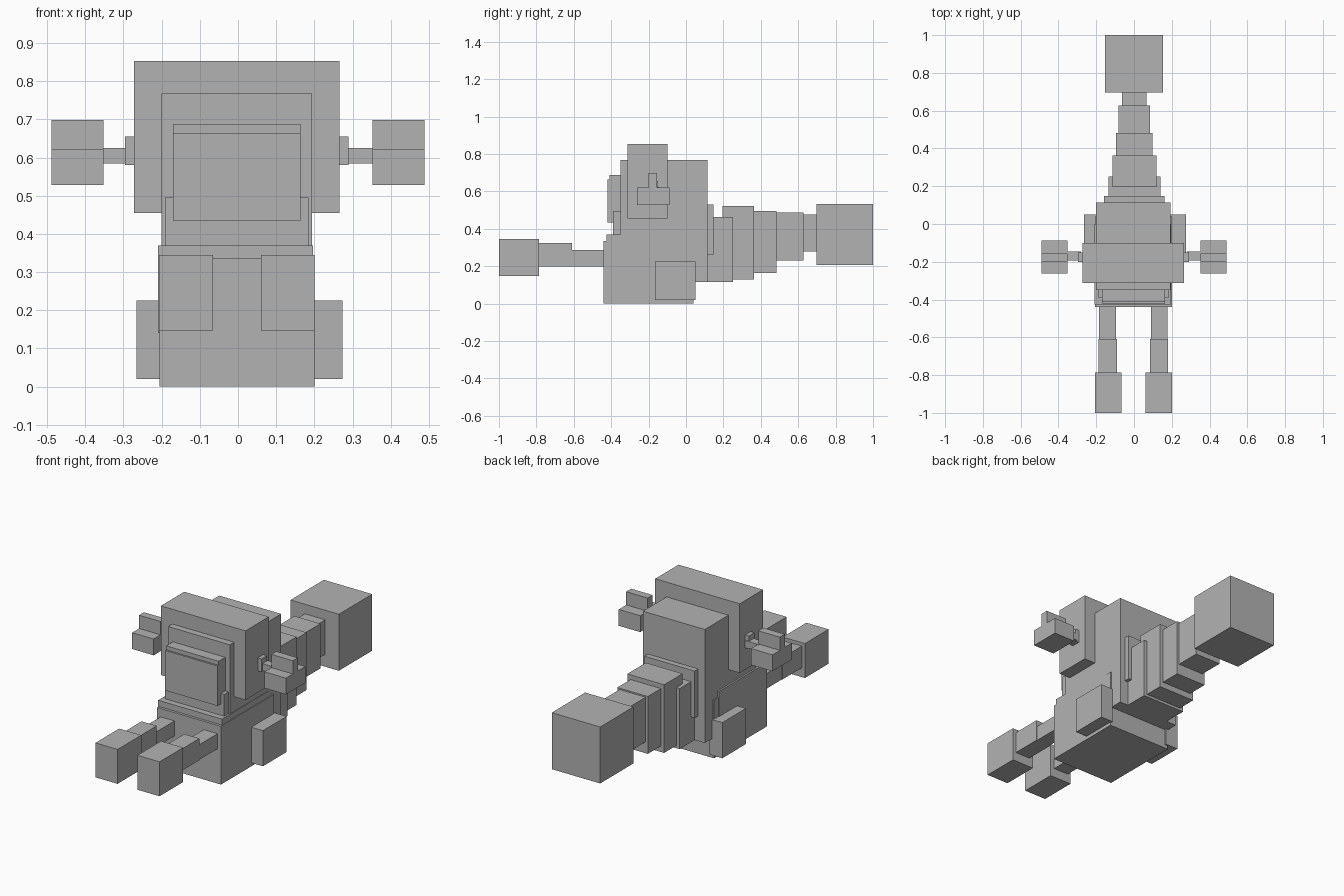
import bpy

default = bpy.data.objects.get("Cube")
if default:
    bpy.data.objects.remove(default, do_unlink=True)

GREY = (0.45, 0.45, 0.45, 1.0)
mat = bpy.data.materials.new("plain grey")
mat.use_nodes = True
mat.diffuse_color = GREY
mat.node_tree.nodes["Principled BSDF"].inputs["Base Color"].default_value = GREY

MID = -0.003  # the body sits a touch off centre


def box(name, x, y, z):
    """Axis-aligned block from (min, max) ranges."""
    bpy.ops.mesh.primitive_cube_add(size=1, location=[sum(r) / 2 for r in (x, y, z)])
    ob = bpy.context.object
    ob.name = name
    ob.scale = [r[1] - r[0] for r in (x, y, z)]
    bpy.ops.object.transform_apply(location=False, rotation=False, scale=True)
    ob.data.materials.append(mat)
    return ob


def centred(name, half, y, z, mid=MID):
    return box(name, (mid - half, mid + half), y, z)


def pair(name, x, y, z, mid=MID):
    """Block on the left (+x) and its mirror image on the right."""
    box("left_" + name, (mid + x[0], mid + x[1]), y, z)
    box("right_" + name, (mid - x[1], mid - x[0]), y, z)


# Body
centred("hips", 0.203, (-0.44, 0.04), (0, 0.335))
centred("belly", 0.203, (-0.425, 0.0), (0.14, 0.37), -0.007)
centred("chest", 0.188, (-0.39, -0.1), (0.3, 0.495))
centred("torso", 0.197, (-0.35, 0.115), (0.115, 0.768))

# Head and face
centred("head", 0.269, (-0.312, -0.1), (0.455, 0.853))
centred("face_plate", 0.167, (-0.41, -0.33), (0.44, 0.688))
centred("muzzle", 0.167, (-0.42, -0.34), (0.435, 0.665))

# Arms and hands
pair("shoulder", (0.25, 0.293), (-0.2, -0.15), (0.58, 0.655))
pair("arm", (0.28, 0.36), (-0.192, -0.145), (0.585, 0.625), 0)
pair("hand", (0.352, 0.489), (-0.263, -0.087), (0.528, 0.622), 0)
pair("hand_ridge", (0.352, 0.489), (-0.2, -0.155), (0.6, 0.698), 0)

# Legs and feet
pair("hip_pad", (0.19, 0.27), (-0.165, 0.05), (0.02, 0.225), 0.004)
pair("thigh", (0.093, 0.181), (-0.62, -0.42), (0.2, 0.287))
pair("shin", (0.088, 0.184), (-0.79, -0.61), (0.2, 0.325))
pair("foot", (0.063, 0.204), (-1, -0.785), (0.147, 0.345))

# Tail, stepping down toward the big block at its tip
tail = [
    (0.16, (0.05, 0.147), (0.26, 0.53)),
    (0.138, (0.03, 0.252), (0.115, 0.463)),
    (0.117, (0.195, 0.363), (0.13, 0.522)),
    (0.097, (0.3, 0.483), (0.165, 0.495)),
    (0.083, (0.45, 0.628), (0.23, 0.487)),
    (0.065, (0.6, 0.71), (0.28, 0.478)),
]
for i, (half, y, z) in enumerate(tail, 1):
    centred(f"tail_segment_{i}", half, y, z, 0.002)
centred("tail_tip", 0.154, (0.697, 1), (0.208, 0.533), 0)
